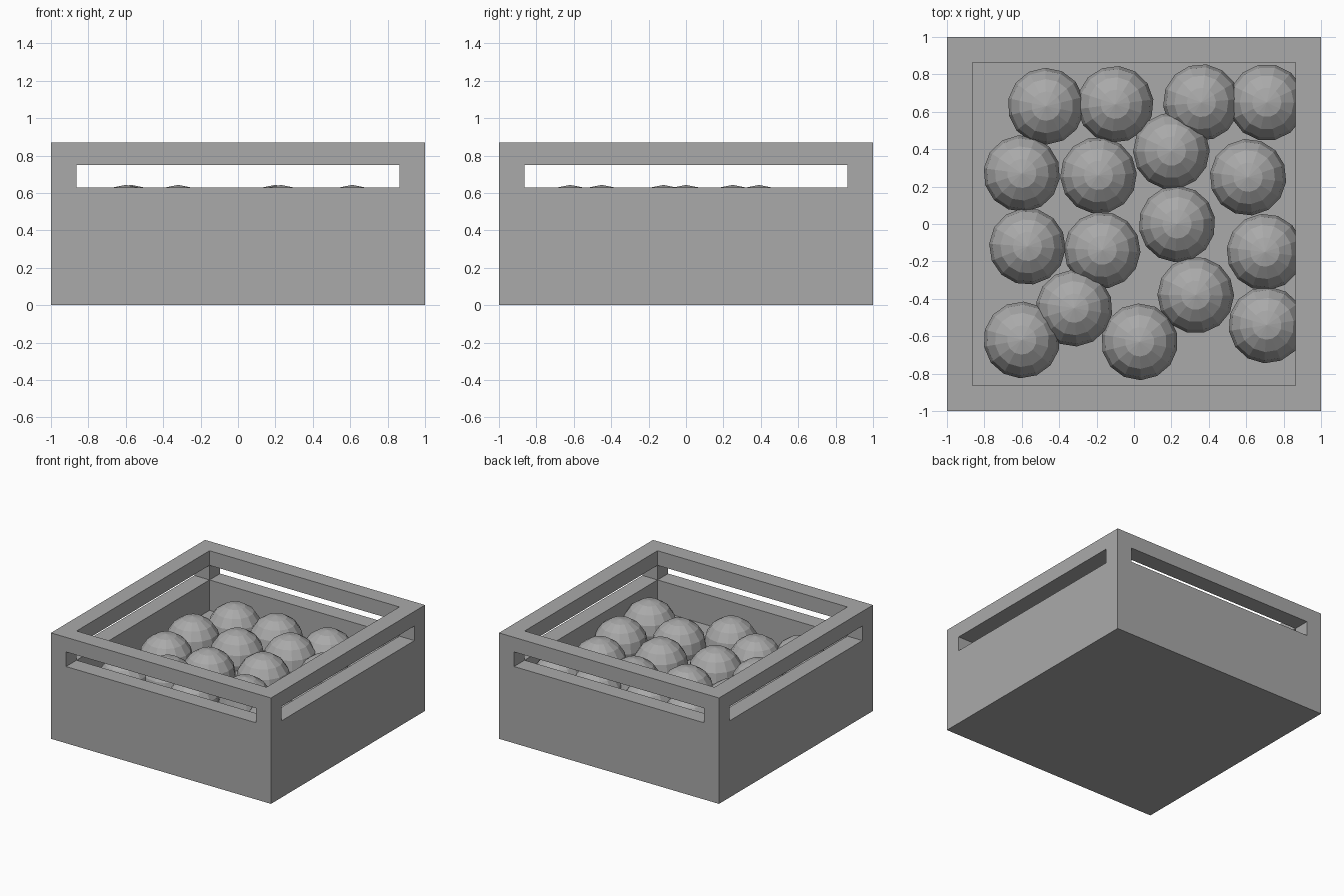
import bpy
import bmesh
import random
from itertools import product
from mathutils import Matrix, Vector

random.seed(4)

default_cube = bpy.data.objects.get("Cube")
if default_cube:
    bpy.data.objects.remove(default_cube, do_unlink=True)

INNER = 0.863            # half width of the cavity
FLOOR, SLOT_LOW, SLOT_HIGH, TOP = 0.38, 0.63, 0.75, 0.87
BALL_RADIUS = 0.205


def make_material(name, colour):
    mat = bpy.data.materials.new(name)
    mat.use_nodes = True
    mat.diffuse_color = colour
    shader = next(n for n in mat.node_tree.nodes if n.type == 'BSDF_PRINCIPLED')
    shader.inputs["Base Color"].default_value = colour
    return mat


def make_object(name, bm, mat):
    mesh = bpy.data.meshes.new(name)
    bm.to_mesh(mesh)
    bm.free()
    mesh.materials.append(mat)
    obj = bpy.data.objects.new(name, mesh)
    bpy.context.collection.objects.link(obj)
    return obj


grey = make_material("plain grey", (0.4, 0.4, 0.4, 1))

# Crate: a small lattice of cells, solid where there is wall, floor or rim
across = [-1, -INNER, INNER, 1]
levels = [0, FLOOR, SLOT_LOW, SLOT_HIGH, TOP]
grid = [across, across, levels]


def is_solid(cell):
    if any(i < 0 or i >= len(g) - 1 for i, g in zip(cell, grid)):
        return False
    i, j, layer = cell
    if layer == 0:                       # raised floor
        return True
    if layer == 2:                       # slots leave only the corner posts
        return i != 1 and j != 1
    return i != 1 or j != 1              # walls and top rim


bm = bmesh.new()
for cell in product(range(3), range(3), range(4)):
    if not is_solid(cell):
        continue
    for axis, side in product(range(3), (0, 1)):
        neighbour = list(cell)
        neighbour[axis] += 2 * side - 1
        if is_solid(neighbour):
            continue
        u, v = (axis + 1) % 3, (axis + 2) % 3
        corners = []
        for du, dv in ((0, 0), (1, 0), (1, 1), (0, 1)):
            index = list(cell)
            index[axis] += side
            index[u] += du
            index[v] += dv
            corners.append(bm.verts.new([g[k] for g, k in zip(grid, index)]))
        bm.faces.new(corners if side else corners[::-1])
bmesh.ops.remove_doubles(bm, verts=bm.verts[:], dist=0.001)
bmesh.ops.recalc_face_normals(bm, faces=bm.faces[:])
make_object("crate", bm, grey)

# Balls: one loose layer resting in the floor, some slightly higher
high_balls = [(.2, .39), (.61, .25), (.23, 0), (-.57, -.12),
              (-.32, -.45), (-.6, -.62)]
low_balls = [(-.47, .63), (-.1, .64), (.36, .65), (.71, .65), (-.6, .27),
             (-.19, .26), (-.17, -.14), (.7, -.15), (.33, -.38),
             (.03, -.63), (.71, -.54)]


def add_ball(name, x, y, z):
    bm = bmesh.new()
    bmesh.ops.create_uvsphere(bm, u_segments=14, v_segments=8, radius=BALL_RADIUS)
    turn = Matrix.Rotation(random.uniform(0, 1), 4, 'Z')
    bm.transform(Matrix.Translation(Vector((x, y, z))) @ turn)
    make_object(name, bm, grey)


for label, height, places in (("high_ball", 0.438, high_balls),
                              ("low_ball", 0.424, low_balls)):
    for number, (x, y) in enumerate(places, 1):
        add_ball(f"{label}_{number}", x, y, height)
